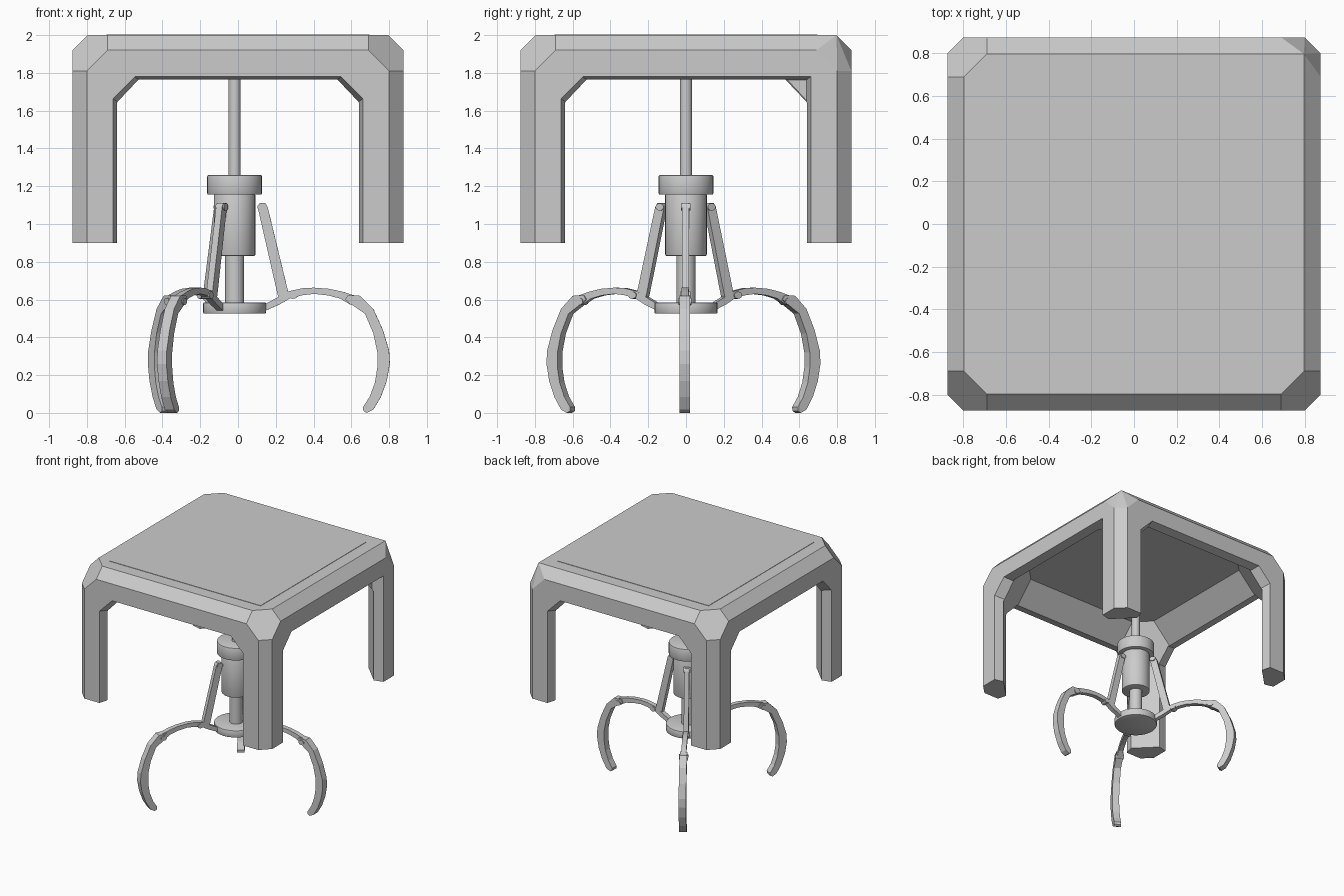
import bpy, bmesh, math
from mathutils import Matrix, Vector

if "Cube" in bpy.data.objects:
    bpy.data.objects.remove(bpy.data.objects["Cube"])

CX = -0.018  # claw axis


def make(name, bm, smooth=False):
    bmesh.ops.recalc_face_normals(bm, faces=bm.faces)
    me = bpy.data.meshes.new(name)
    bm.to_mesh(me)
    bm.free()
    ob = bpy.data.objects.new(name, me)
    bpy.context.collection.objects.link(ob)
    bpy.ops.object.select_all(action='DESELECT')
    ob.select_set(True)
    bpy.context.view_layer.objects.active = ob
    if smooth:
        bpy.ops.object.shade_smooth_by_angle(angle=math.radians(35))
    return ob


def hull(name, pts):
    bm = bmesh.new()
    for p in pts:
        bm.verts.new(p)
    bmesh.ops.convex_hull(bm, input=bm.verts[:])
    bmesh.ops.dissolve_limit(bm, angle_limit=math.radians(1.5), verts=bm.verts[:], edges=bm.edges[:])
    return make(name, bm)


def mirror4(pts):
    return [(sx * x, sy * y, z) for x, y, z in pts for sx in (1, -1) for sy in (1, -1)]


def swapped(pts):
    return pts + [(y, x, z) for x, y, z in pts]


# Canopy: chamfered outer block, hollowed by an inner cavity and four side openings
outer = mirror4(swapped([(.69, .797, 2), (.69, .875, 1.92), (.8, .875, 1.81), (.8, .875, .9)]))
canopy = hull("canopy_frame", outer + [(.797, .797, 2)])  # one corner is left pointed
inner = mirror4(swapped([(.52, .64, 1.93), (.52, .8, 1.765), (.64, .8, 1.635), (.64, .8, .5)]))
cutters = [hull("cavity_cutter", inner)]
for k in range(4):
    pts = []
    for d, w, c, zt, zc in ((.785, .637, .525, 1.762, 1.645), (.9, .667, .552, 1.785, 1.668)):
        for s in (1, -1):
            square = k == 1 and s == -1  # opening corner without its chamfer
            pts += [(s * w, -d, .5)]
            pts += [(s * w, -d, zt)] if square else [(s * w, -d, zc), (s * c, -d, zt)]
    if k == 1:
        pts = [(-x, y, z) for x, y, z in pts]
    rot = Matrix.Rotation(k * math.pi / 2, 3, 'Z')
    cutters.append(hull("opening_cutter", [rot @ Vector(p) for p in pts]))
for cut in cutters:
    cut.hide_render = True
    bpy.context.view_layer.objects.active = canopy
    mod = canopy.modifiers.new("cut", 'BOOLEAN')
    mod.operation = 'DIFFERENCE'
    mod.solver = 'EXACT'
    mod.object = cut
    bpy.ops.object.modifier_apply(modifier=mod.name)
    bpy.data.objects.remove(cut)

# Thin roof panel
hull("roof_panel", mirror4([(.695, .695, 1.97), (.695, .695, 2.003)]))


# Turned parts on the claw axis
def lathe(name, r, z0, z1, bevel=0.008):
    bm = bmesh.new()
    bmesh.ops.create_cone(bm, cap_ends=True, segments=32, radius1=r, radius2=r, depth=z1 - z0,
                          matrix=Matrix.Translation((CX, 0, (z0 + z1) / 2)))
    if bevel:
        rims = [e for e in bm.edges if abs(e.verts[0].co.z - e.verts[1].co.z) < 1e-5]
        bmesh.ops.bevel(bm, geom=rims, offset=bevel, segments=2, profile=.5, affect='EDGES')
    make(name, bm, True)


lathe("hanging_rod", .032, 1.25, 1.94, 0)
lathe("hub_cap", .145, 1.155, 1.26)
lathe("hub_body", .11, .83, 1.16)
lathe("piston", .05, .57, .84, 0)
lathe("base_disc", .167, .525, .585)


# Fingers: strips of (outer, inner) radius/height pairs with a tangential width
def strip(name, pairs, width, m):
    bm = bmesh.new()
    rings = []
    for (a, b), (c, d) in pairs:
        rings.append([bm.verts.new(m @ Vector(p)) for p in
                      ((a, -width / 2, b), (a, width / 2, b), (c, width / 2, d), (c, -width / 2, d))])
    for p, q in zip(rings, rings[1:]):
        for i in range(4):
            j = (i + 1) % 4
            bm.faces.new((p[i], p[j], q[j], q[i]))
    bm.faces.new(rings[0])
    bm.faces.new(rings[-1])
    return make(name, bm)


def pin(name, r, z, length, m):
    bm = bmesh.new()
    bmesh.ops.create_cone(bm, cap_ends=True, segments=16, radius1=.024, radius2=.024, depth=length,
                          matrix=m @ Matrix.Translation((r, 0, z)) @ Matrix.Diagonal((1, 1, .8, 1))
                          @ Matrix.Rotation(math.pi / 2, 4, 'X'))
    make(name, bm, True)


ARM = [((.15, .57), (.15, .535)), ((.225, .61), (.24, .575)), ((.29, .645), (.295, .607)),
       ((.36, .66), (.36, .623)), ((.42, .663), (.42, .63)), ((.50, .657), (.495, .622)),
       ((.57, .642), (.56, .605)), ((.64, .62), (.61, .575))]
CLAW = [((.60, .622), (.585, .60)), ((.665, .62), (.625, .57)), ((.735, .55), (.69, .525)),
        ((.785, .44), (.735, .42)), ((.818, .33), (.756, .32)), ((.822, .26), (.756, .24)),
        ((.806, .17), (.743, .16)), ((.775, .085), (.715, .085)), ((.735, .018), (.68, .03)),
        ((.70, 0), (.682, .01))]
STRUT = [((.163, 1.11), (.133, 1.11)), ((.175, 1.09), (.122, 1.09)),
         ((.285, .635), (.228, .625)), ((.275, .605), (.235, .605))]
for n, ang in enumerate((-.5, 122, -118)):
    m = Matrix.Translation((CX, 0, 0)) @ Matrix.Rotation(math.radians(ang), 4, 'Z')
    strip(f"finger_arm_{n}", ARM, .038, m)
    strip(f"finger_claw_{n}", CLAW, .056, m)
    strip(f"strut_{n}", STRUT, .037, m)
    pin(f"shoulder_pin_{n}", .145, 1.09, .052, m)
    pin(f"elbow_pin_{n}", .31, .623, .052, m)
    pin(f"knuckle_pin_{n}", .625, .59, .068, m)
